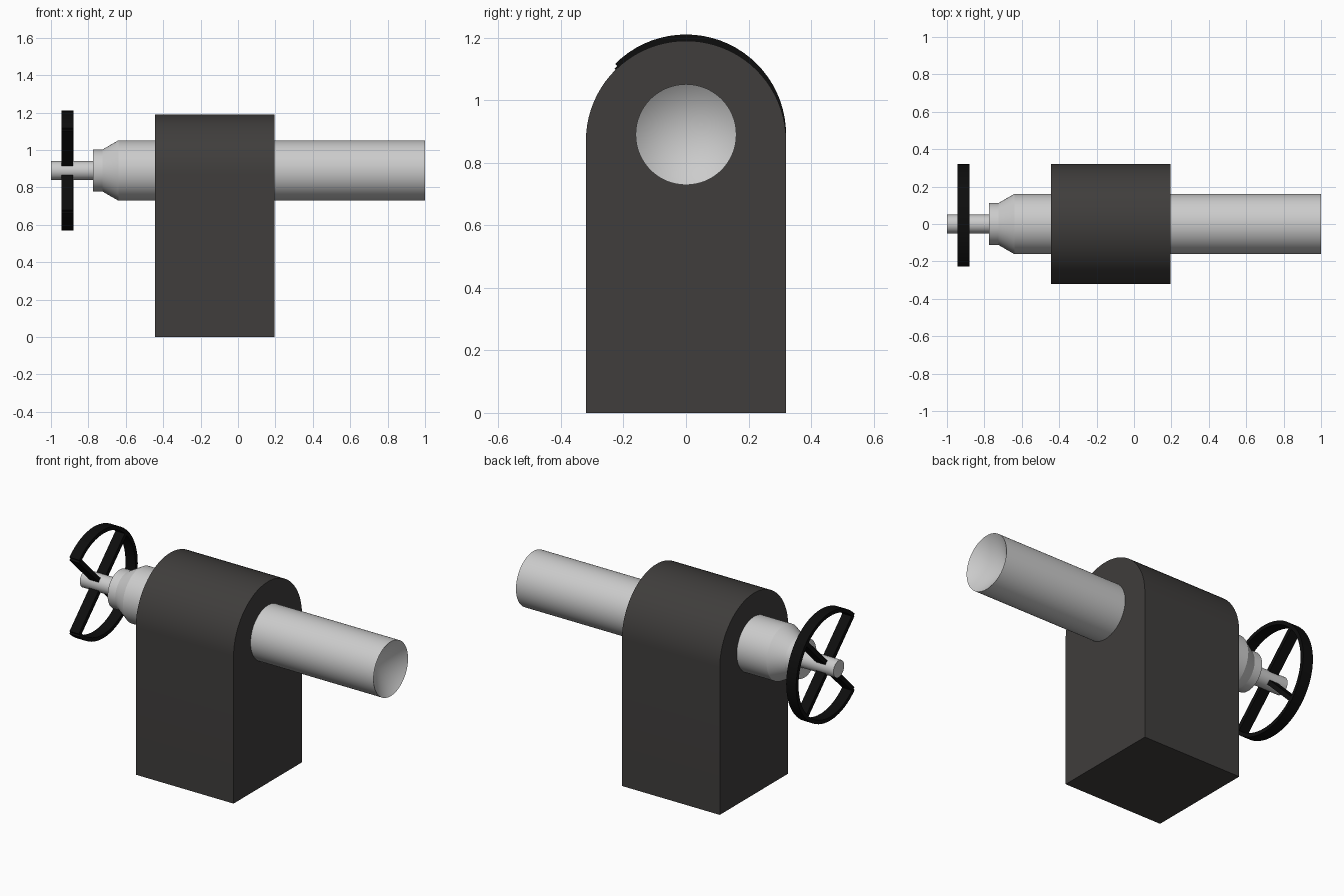
import bpy, bmesh
from math import radians, pi, cos, sin

if "Cube" in bpy.data.objects:
    bpy.data.objects.remove(bpy.data.objects["Cube"])

AXIS_Z = 0.89


def material(name, rgb):
    m = bpy.data.materials.new(name)
    m.diffuse_color = (*rgb, 1)
    m.use_nodes = True
    m.node_tree.nodes["Principled BSDF"].inputs["Base Color"].default_value = m.diffuse_color
    return m


def finish(bm, name, mat=None):
    bmesh.ops.remove_doubles(bm, verts=bm.verts, dist=1e-5)
    bmesh.ops.recalc_face_normals(bm, faces=bm.faces)
    me = bpy.data.meshes.new(name)
    bm.to_mesh(me)
    bm.free()
    ob = bpy.data.objects.new(name, me)
    bpy.context.collection.objects.link(ob)
    if mat:
        me.materials.append(mat)
    bpy.ops.object.select_all(action='DESELECT')
    ob.select_set(True)
    bpy.context.view_layer.objects.active = ob
    bpy.ops.object.shade_smooth_by_angle(angle=radians(25))
    return ob


def extrude_x(name, outline, x0, x1, mat):
    """Extrude a closed (y, z) outline from x0 to x1."""
    bm = bmesh.new()
    face = bm.faces.new([bm.verts.new((x0, y, z)) for y, z in outline])
    ext = bmesh.ops.extrude_face_region(bm, geom=[face])
    moved = [g for g in ext['geom'] if isinstance(g, bmesh.types.BMVert)]
    bmesh.ops.translate(bm, verts=moved, vec=(x1 - x0, 0, 0))
    return finish(bm, name, mat)


def lathe_x(name, profile, steps=64):
    """Spin an (x, radius) profile around the spindle axis."""
    bm = bmesh.new()
    vs = [bm.verts.new((x, 0, AXIS_Z + r)) for x, r in profile]
    es = [bm.edges.new(p) for p in zip(vs, vs[1:])]
    bmesh.ops.spin(bm, geom=vs + es, cent=(0, 0, AXIS_Z), axis=(1, 0, 0),
                   angle=2 * pi, steps=steps, use_merge=True)
    return finish(bm, name)


def polar(r, deg):
    a = radians(deg)
    return r * cos(a), AXIS_Z + r * sin(a)


dark = material("dark_casting", (0.05, 0.047, 0.045))
black = material("black_wheel", (0.004, 0.004, 0.004))

# Arched body casting
arch = [(0.32 * cos(pi * i / 40), 0.87 + 0.32 * sin(pi * i / 40)) for i in range(41)]
extrude_x("body", [(-0.32, 0), (0.32, 0)] + arch, -0.445, 0.195, dark)

# Quill barrel with tapered rear collar and conical centre recess
lathe_x("quill", [(-0.775, 0), (-0.775, 0.112), (-0.725, 0.112), (-0.64, 0.161),
                  (1.0, 0.161), (0.88, 0)])

# Handwheel shaft
lathe_x("wheel_shaft", [(-1.0, 0), (-1.0, 0.05), (-0.77, 0.05), (-0.77, 0)], 32)

# Open handwheel rim covering three quarters of a circle
angles = [-135 + 270 * i / 54 for i in range(55)]
rim = [polar(0.32, a) for a in angles] + [polar(0.298, a) for a in reversed(angles)]
extrude_x("handwheel_rim", rim, -0.945, -0.88, black)

# Four diagonal spokes
for i, a in enumerate((45, 135, 225, 315)):
    c, s, h = cos(radians(a)), sin(radians(a)), 0.013
    bar = [(r * c - t * s, AXIS_Z + r * s + t * c)
           for r, t in ((0.03, -h), (0.31, -h), (0.31, h), (0.03, h))]
    extrude_x(f"spoke_{i + 1}", bar, -0.943, -0.882, black)
